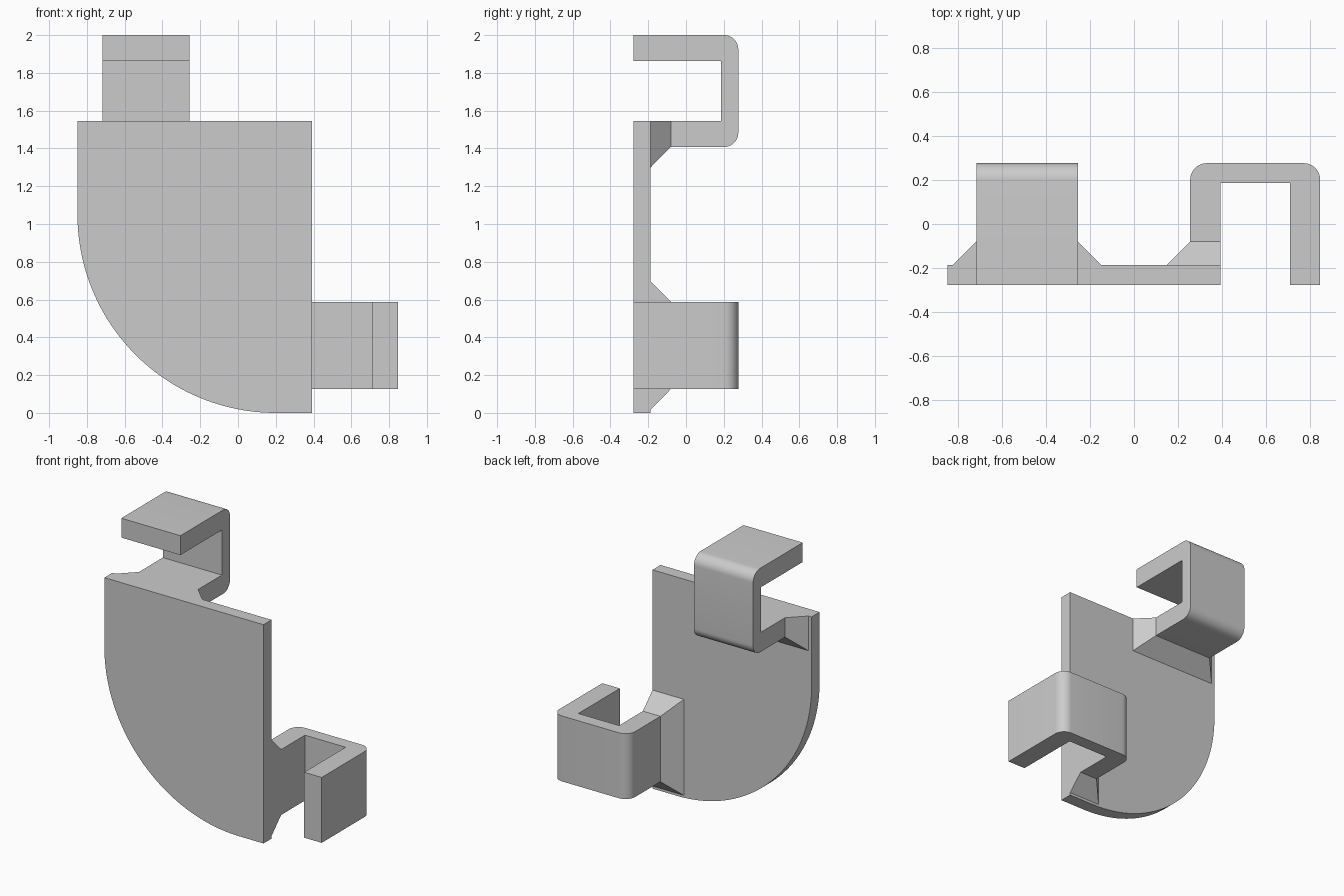
import bpy, bmesh, math

cube = bpy.data.objects.get("Cube")
if cube:
    bpy.data.objects.remove(cube, do_unlink=True)

grey = bpy.data.materials.new("plain grey")
grey.use_nodes = True
COLOUR = (0.6, 0.6, 0.6, 1)
grey.diffuse_color = COLOUR
grey.node_tree.nodes["Principled BSDF"].inputs["Base Color"].default_value = COLOUR

# Main dimensions
LEFT, EDGE, TOP = -0.85, 0.393, 1.545      # plate outline
FRONT, INNER, BACK = -0.277, -0.187, 0.277  # depth levels
ROOT = -0.08                                # where the hook leaves its gusset
THICK, GAP, REACH = 0.137, 0.318, 0.455     # hook arm, slot, overall reach
HALF, FLARE = 0.231, 0.108                  # hook half width, gusset spread


def arc(cx, cy, r, start, end, steps):
    """Points along a circular arc, angles in degrees."""
    angles = [math.radians(start + (end - start) * i / steps) for i in range(steps + 1)]
    return [(cx + r * math.cos(t), cy + r * math.sin(t)) for t in angles]


def loft(name, ring_a, ring_b):
    """Closed solid between two matching outlines."""
    bm = bmesh.new()
    a = [bm.verts.new(p) for p in ring_a]
    b = [bm.verts.new(p) for p in ring_b]
    bm.faces.new(a)
    bm.faces.new(b[::-1])
    for i in range(len(a)):
        j = (i + 1) % len(a)
        bm.faces.new((a[i], b[i], b[j], a[j]))
    bmesh.ops.recalc_face_normals(bm, faces=bm.faces)
    mesh = bpy.data.meshes.new(name)
    bm.to_mesh(mesh)
    bm.free()
    mesh.materials.append(grey)
    obj = bpy.data.objects.new(name, mesh)
    bpy.context.collection.objects.link(obj)
    bpy.ops.object.select_all(action="DESELECT")
    obj.select_set(True)
    bpy.context.view_layer.objects.active = obj
    bpy.ops.object.shade_smooth_by_angle(angle=math.radians(30))
    return obj


# Flat plate with one large rounded corner
R = 1.05
outline = [(EDGE, 0), (EDGE, TOP), (LEFT, TOP)] + arc(LEFT + R, R, R, 180, 270, 48)
loft("corner_plate", [(x, FRONT, z) for x, z in outline],
     [(x, INNER, z) for x, z in outline])


def side_place(out, along, y):
    return (EDGE + out, y, 0.357 + along)


def top_place(out, along, y):
    return (-0.487 + along, y, TOP + out)


# Hook profile: root arm, rounded back wall, free arm returning to the front
F = 0.075
hook = [(0, ROOT), (0, INNER + 0.373), (GAP, INNER + 0.373), (GAP, FRONT), (REACH, FRONT)]
hook += arc(REACH - F, BACK - F, F, 0, 90, 10)
hook += arc(F - THICK, BACK - F, F, 90, 180, 10)
hook += [(-THICK, ROOT)]


def gusset_ring(place, spread, y):
    low, wide = -THICK - spread, HALF + spread
    return [place(o, a, y) for o, a in ((0, -wide), (0, wide), (low, wide), (low, -wide))]


# Each hook with its flared gusset against the plate
for name, place in (("side", side_place), ("top", top_place)):
    loft(name + "_hook", [place(o, -HALF, y) for o, y in hook],
         [place(o, HALF, y) for o, y in hook])
    loft(name + "_gusset", gusset_ring(place, FLARE, INNER), gusset_ring(place, 0, ROOT))
